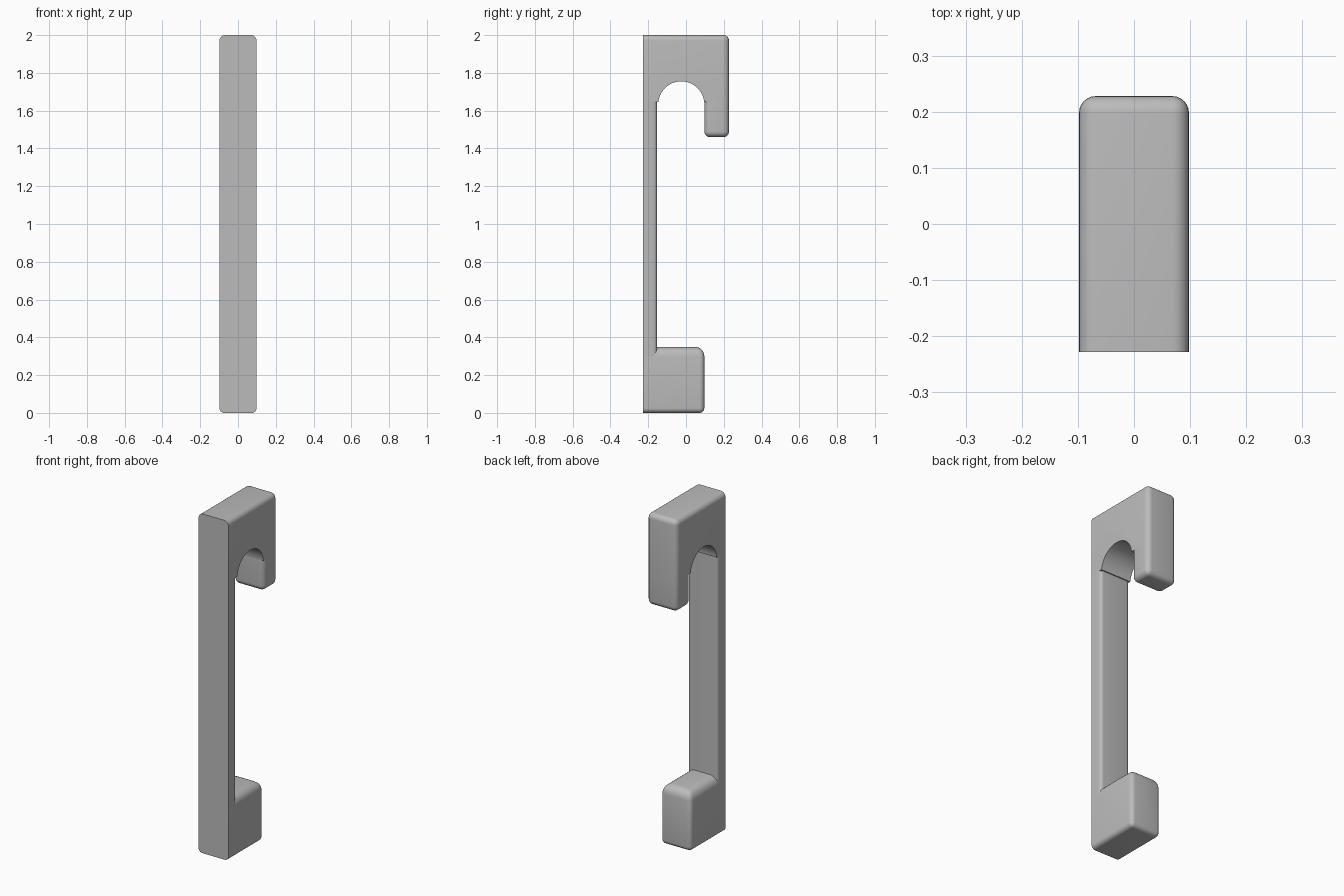
import bpy
import bmesh
from math import pi
from mathutils import Matrix

cube = bpy.data.objects.get("Cube")
if cube:
    bpy.data.objects.remove(cube, do_unlink=True)

HALF = 0.098                 # half width of the hook
FRONT, BACK = -0.228, 0.228  # flat front face and rear face
SEAM = 1.645                 # height where the head meets strap and tip

grey = bpy.data.materials.new("plain grey")
grey.use_nodes = True
colour = (0.5, 0.5, 0.5, 1)
grey.diffuse_color = colour
grey.node_tree.nodes["Principled BSDF"].inputs["Base Color"].default_value = colour


def add_object(name, bm):
    bmesh.ops.recalc_face_normals(bm, faces=bm.faces)
    mesh = bpy.data.meshes.new(name)
    bm.to_mesh(mesh)
    bm.free()
    mesh.materials.append(grey)
    obj = bpy.data.objects.new(name, mesh)
    bpy.context.collection.objects.link(obj)
    return obj


def activate(obj):
    bpy.ops.object.select_all(action="DESELECT")
    obj.select_set(True)
    bpy.context.view_layer.objects.active = obj


def rounded_box(name, y, z, sharp, radius=0.03, top_radius=None):
    """Box whose edges are rounded, except those of the sides in sharp."""
    top_radius = top_radius or radius
    bm = bmesh.new()
    bmesh.ops.create_cube(bm, size=1)
    weight = bm.edges.layers.float.new("bevel_weight_edge")
    largest = max(radius, top_radius)
    for edge in bm.edges:
        mid = (edge.verts[0].co + edge.verts[1].co) / 2
        touches = {
            "front": mid.y < -0.4, "back": mid.y > 0.4,
            "bottom": mid.z < -0.4, "top": mid.z > 0.4,
        }
        if not any(touches[side] for side in sharp):
            edge[weight] = (top_radius if touches["top"] else radius) / largest
    for v in bm.verts:
        v.co = (v.co.x * 2 * HALF,
                y[0] + (v.co.y + 0.5) * (y[1] - y[0]),
                z[0] + (v.co.z + 0.5) * (z[1] - z[0]))
    obj = add_object(name, bm)
    bevel = obj.modifiers.new("rounding", "BEVEL")
    bevel.limit_method = "WEIGHT"
    bevel.width = largest
    bevel.segments = 6
    activate(obj)
    bpy.ops.object.modifier_apply(modifier=bevel.name)
    return obj


# Main parts
head = rounded_box("hook_head", (FRONT, BACK), (SEAM, 2), ["front", "bottom"])
tip = rounded_box("hook_tip", (0.097, BACK), (1.46, SEAM), ["top"])
strap = rounded_box("strap", (FRONT, -0.153), (0.3, SEAM),
                    ["front", "top", "bottom"], radius=0.02)
block = rounded_box("foot_block", (FRONT, 0.097), (0, 0.35), ["front"],
                    radius=0.025, top_radius=0.05)

# Round arch cut across the underside of the head
bm = bmesh.new()
bmesh.ops.create_cone(bm, cap_ends=True, segments=64, radius1=0.122,
                      radius2=0.122, depth=1,
                      matrix=Matrix.Translation((0, -0.025, 1.633))
                      @ Matrix.Rotation(pi / 2, 4, "Y"))
cutter = add_object("arch_cutter", bm)
cutter.hide_render = True
cut = head.modifiers.new("arch", "BOOLEAN")
cut.operation = "DIFFERENCE"
cut.solver = "EXACT"
cut.object = cutter
activate(head)
bpy.ops.object.modifier_apply(modifier=cut.name)
bpy.data.objects.remove(cutter, do_unlink=True)

# Smooth rounded edges, crisp corners
for part in (head, tip, strap, block):
    activate(part)
    bpy.ops.object.shade_smooth_by_angle(angle=pi / 6)
